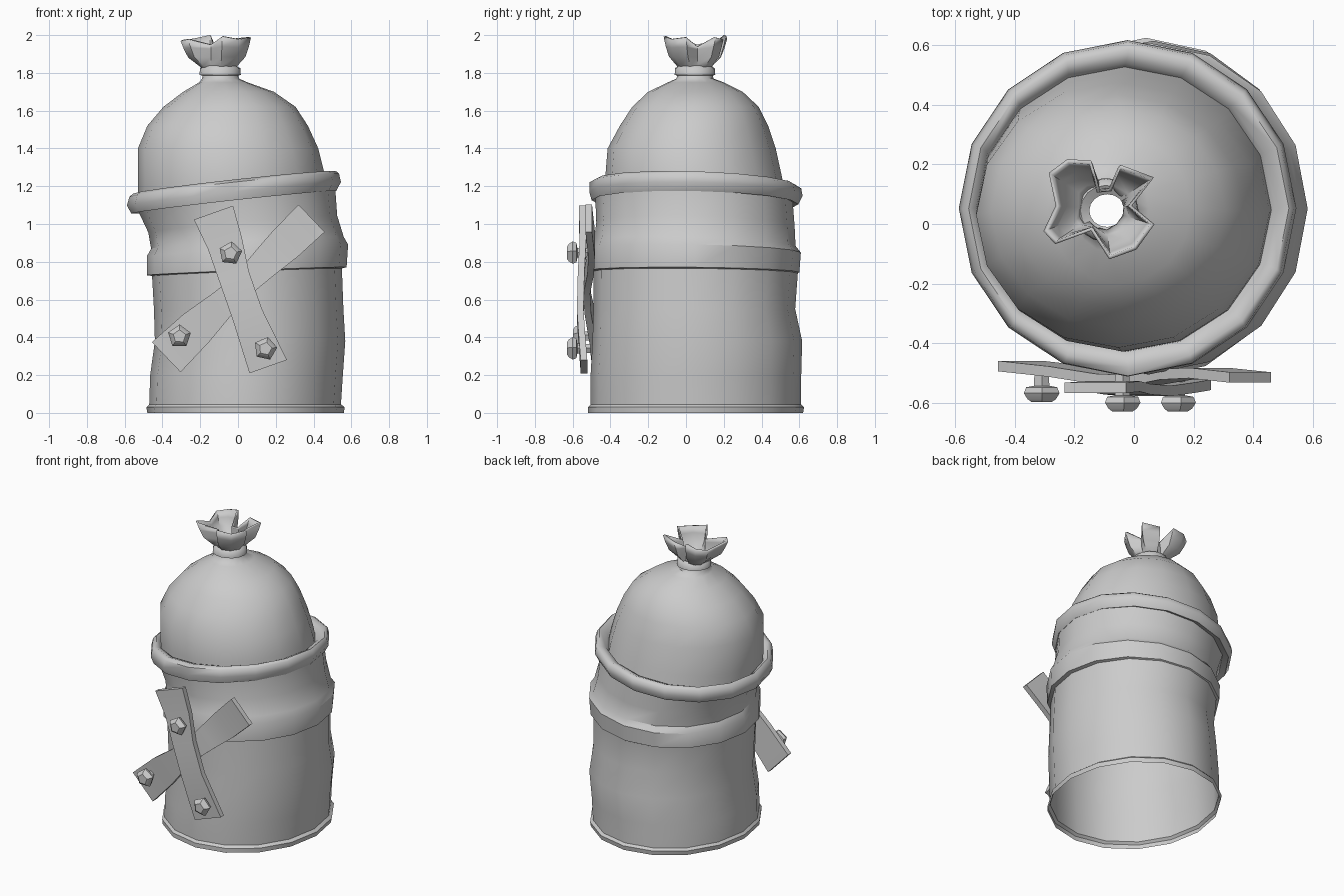
import bpy, bmesh, math
from mathutils import Vector

SIDES = 16


def finish(name, bm, angle=40):
    bmesh.ops.recalc_face_normals(bm, faces=bm.faces)
    me = bpy.data.meshes.new(name)
    bm.to_mesh(me)
    bm.free()
    ob = bpy.data.objects.new(name, me)
    bpy.context.collection.objects.link(ob)
    bpy.ops.object.select_all(action='DESELECT')
    ob.select_set(True)
    bpy.context.view_layer.objects.active = ob
    bpy.ops.object.shade_smooth_by_angle(angle=math.radians(angle))
    return ob


def loft(name, loops, closed=True, caps=False, angle=40):
    """Skin a list of point loops."""
    bm = bmesh.new()
    rows = [[bm.verts.new(p) for p in loop] for loop in loops]
    n = len(rows[0])
    for a, b in zip(rows, rows[1:]):
        for i in range(n):
            j = (i + 1) % n
            bm.faces.new((a[i], a[j], b[j], b[i]))
    if caps:
        bm.faces.new(rows[0])
        bm.faces.new(rows[-1])
    return finish(name, bm, angle)


def ring(z, x0, x1, y0, y1, sx=0.0, sy=0.0):
    """Wobbly ellipse through four extents, tilted by slopes sx and sy."""
    cx, cy, rx, ry = (x0 + x1) / 2, (y0 + y1) / 2, (x1 - x0) / 2, (y1 - y0) / 2
    out = []
    for i in range(SIDES):
        t = 2 * math.pi * i / SIDES
        dx, dy = rx * math.cos(t), ry * math.sin(t)
        out.append((cx + dx, cy + dy, z + sx * dx + sy * dy))
    return out


# can body, open underneath, with foot lip and raised band
loft("can_body", [ring(*r) for r in [
    (0.00, -.48, .56, -.52, .62),
    (0.03, -.485, .565, -.52, .625),
    (0.045, -.47, .545, -.505, .61),
    (0.20, -.465, .555, -.505, .61),
    (0.38, -.44, .568, -.495, .615),
    (0.55, -.445, .558, -.49, .578),
    (0.745, -.455, .55, -.49, .592, .04, -.01),
    (0.75, -.483, .575, -.505, .60, .04, -.01),
    (0.86, -.483, .583, -.505, .608, .06, -.02),
    (0.90, -.46, .56, -.485, .58, .06, -.03),
    (1.00, -.475, .525, -.475, .575, .09, -.02),
    (1.13, -.53, .515, -.48, .565, .11, -.02),
]], angle=35)

# thick tilted rim
loft("can_rim", [ring(*r) for r in [
    (1.13, -.51, .50, -.47, .555, .11, -.02),
    (1.115, -.565, .52, -.50, .595, .11, -.02),
    (1.16, -.588, .545, -.512, .617, .11, -.02),
    (1.205, -.575, .535, -.51, .61, .11, -.03),
    (1.22, -.555, .52, -.48, .585, .11, -.03),
    (1.20, -.53, .475, -.43, .54, .11, -.03),
    (1.15, -.52, .45, -.42, .52, .11, -.03),
]], angle=60)

# stuffed bag dome with tied neck
loft("bag", [ring(*r) for r in [
    (1.14, -.525, .465, -.43, .53, .11),
    (1.24, -.53, .455, -.428, .51, .08),
    (1.40, -.53, .425, -.415, .475),
    (1.52, -.48, .37, -.35, .435),
    (1.62, -.395, .305, -.285, .385),
    (1.70, -.29, .19, -.20, .30),
    (1.75, -.205, .05, -.095, .20),
    (1.77, -.19, .005, -.05, .145),
    (1.80, -.185, .00, -.045, .14),
]], angle=60)
loft("bag_tie", [ring(*r) for r in [
    (1.785, -.185, .00, -.045, .14),
    (1.79, -.205, .015, -.06, .155),
    (1.825, -.20, .012, -.058, .152),
    (1.838, -.18, -.01, -.04, .13),
    (1.82, -.15, -.03, -.01, .10),
]], angle=60)

# ruffled bag opening: lobed outline lofted up from the neck
outline = [(.055, 0, 1.99), (-.02, .06, 1.94), (.055, .15, 1.99), (-.045, .185, 1.98),
           (-.075, .11, 1.92), (-.125, .105, 1.92), (-.15, .20, 2.0), (-.22, .205, 1.985),
           (-.275, .165, 1.975), (-.25, .06, 1.95), (-.292, -.02, 1.975), (-.26, -.055, 1.98),
           (-.14, -.01, 1.95), (-.08, -.105, 1.995), (0, -.075, 1.98)]
centre = Vector((-.10, .05, 0))


def ruffle_loop(z, f, lift):
    pts = []
    for x, y, top in outline:
        d = Vector((x, y, 0)) - centre
        neck = d.normalized() * .065
        p = centre + neck.lerp(d, f)
        pts.append((p.x, p.y, z + (top - z) * lift))
    return pts


ruffle = loft("bag_ruffle", [ruffle_loop(1.82, .0, 0), ruffle_loop(1.845, .25, 0),
                             ruffle_loop(1.88, .7, .1), ruffle_loop(1.92, .88, .3),
                             ruffle_loop(1.98, 1, 1)], angle=50)
sol = ruffle.modifiers.new("thickness", 'SOLIDIFY')
sol.thickness = 0.014
sol.offset = -1


def plank(name, stations, thick=0.035):
    """Bent board from (x, z, y, width) stations along its length."""
    a, b = stations[0], stations[-1]
    d = Vector((b[0] - a[0], 0, b[1] - a[1])).normalized()
    side = Vector((d.z, 0, -d.x))
    loops = []
    for x, z, y, w in stations:
        c = Vector((x, y, z))
        loops.append([c + side * (w / 2 * s) + Vector((0, thick / 2 * t, 0))
                      for s, t in ((-1, -1), (1, -1), (1, 1), (-1, 1))])
    return loft(name, loops, caps=True, angle=35)


plank("rear_plank", [(.39, 1.03, -.515, .20), (.25, .895, -.50, .19), (.14, .79, -.505, .16),
                     (.03, .68, -.525, .13), (-.08, .58, -.52, .15),
                     (-.22, .45, -.495, .20), (-.38, .295, -.477, .22)])
plank("front_plank", [(-.13, 1.06, -.55, .22), (-.07, .90, -.545, .19), (-.02, .72, -.555, .165),
                      (.05, .52, -.56, .165), (.11, .37, -.55, .19), (.16, .245, -.54, .21)])


# five-sided bolts with a domed head
def bolt(name, x, z, y, spin):
    loops = []
    for dy, r in ((.07, .025), (0, .027), (-.005, .055), (-.025, .063), (-.045, .05), (-.055, .035)):
        loops.append([(x + r * math.cos(spin + k * math.tau / 5), y + dy,
                       z + r * math.sin(spin + k * math.tau / 5)) for k in range(5)])
    loft(name, loops, caps=True, angle=30)


bolt("bolt_top", -.04, .845, -.575, 0.2)
bolt("bolt_bottom", .145, .34, -.575, 0.1)
bolt("bolt_left", -.31, .405, -.543, 0.3)
